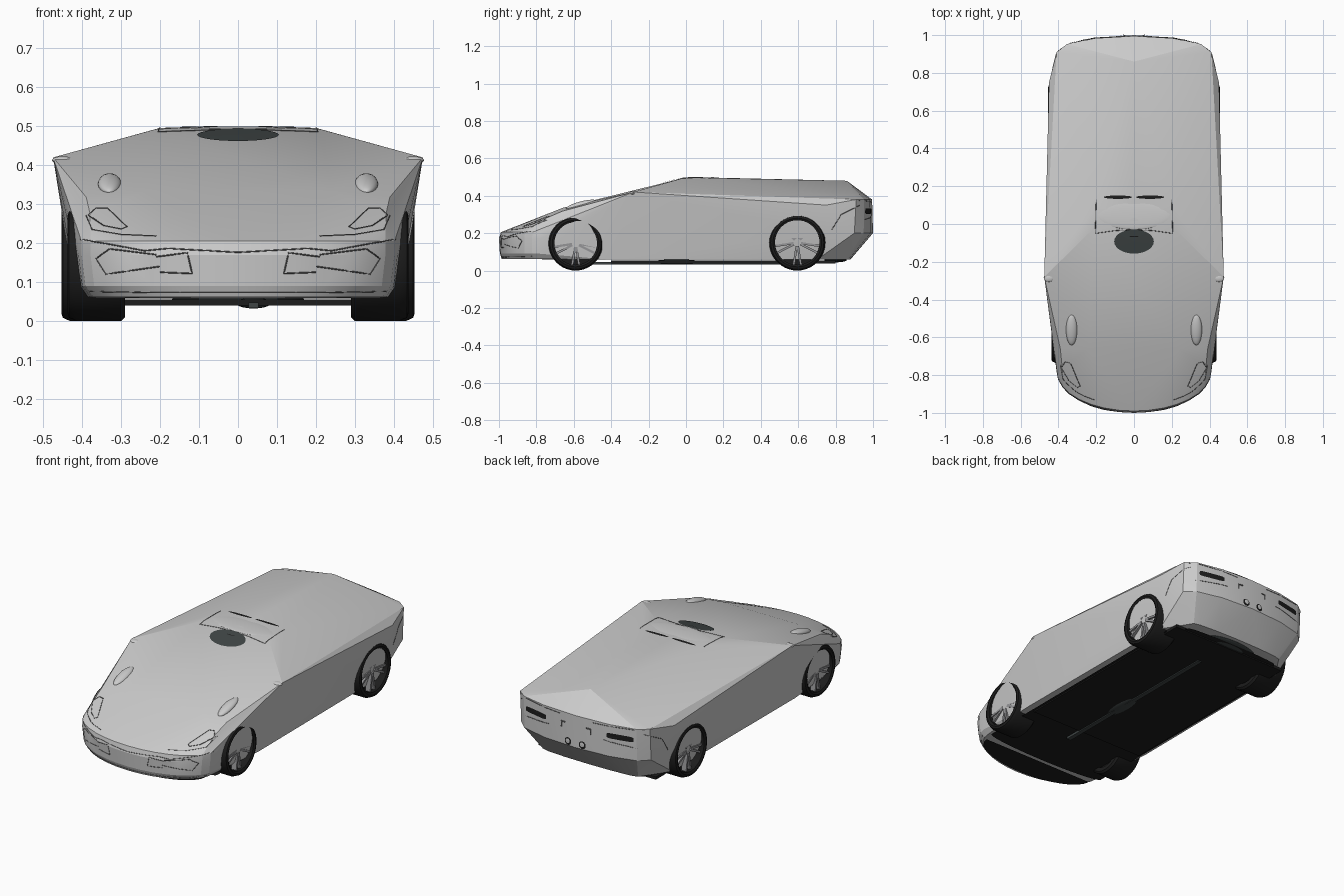
import bpy, bmesh, math
from mathutils import Vector
from mathutils.bvhtree import BVHTree

old = bpy.data.objects.get("Cube")
if old:
    bpy.data.objects.remove(old)


def material(name, rgb):
    m = bpy.data.materials.new(name)
    m.use_nodes = True
    m.diffuse_color = (*rgb, 1)
    m.node_tree.nodes["Principled BSDF"].inputs["Base Color"].default_value = (*rgb, 1)
    return m


PAINT = material("light_grey_paint", (0.6, 0.6, 0.6))
BLACK = material("black_rubber", (0.012, 0.012, 0.012))
GLASS = material("dark_glass", (0.05, 0.06, 0.06))
SEAM = material("seam_grey", (0.13, 0.13, 0.13))
METAL = material("rim_metal", (0.3, 0.3, 0.31))


def finish(bm, name, mat, angle=None):
    bmesh.ops.recalc_face_normals(bm, faces=bm.faces)
    me = bpy.data.meshes.new(name)
    bm.to_mesh(me)
    bm.free()
    me.materials.append(mat)
    ob = bpy.data.objects.new(name, me)
    bpy.context.collection.objects.link(ob)
    if angle:
        bpy.ops.object.select_all(action='DESELECT')
        ob.select_set(True)
        bpy.context.view_layer.objects.active = ob
        bpy.ops.object.shade_smooth_by_angle(angle=math.radians(angle))
    return ob


def arc(width, y, depth, z, n=8):
    """Half of a bowed bumper line, from the centre to the corner."""
    steps = [math.pi / 2 * i / n for i in range(n + 1)]
    return [(width * math.sin(t), y + depth * math.cos(t), z) for t in steps]


# Faceted body shell: hull over the key edges of one half and its mirror
half = [(0.475, -0.28, 0.42), (0.472, -0.28, 0.405),          # shoulder
        (0.21, -0.02, 0.493), (0.2, 0.1, 0.496), (0, 0.02, 0.5), (0, 0.86, 0.48),
        (0.39, -0.66, 0.318), (0.24, -0.66, 0.335),            # bonnet
        (0.3, -0.84, 0.245), (0, -0.87, 0.25), (0.38, -0.76, 0.275),
        (0.45, 0.75, 0.35), (0.44, 0.72, 0.2), (0.425, -0.64, 0.2),
        (0.405, 0.7, 0.058), (0.41, -0.4, 0.058)]
half += arc(0.41, -0.78, -0.21, 0.205) + arc(0.41, -0.78, -0.22, 0.17)
half += arc(0.4, -0.78, -0.215, 0.09) + arc(0.38, -0.77, -0.215, 0.062)
half += arc(0.41, 0.91, 0.085, 0.38, 3) + arc(0.41, 0.9, 0.1, 0.2, 3)
half += arc(0.3, 0.86, 0.02, 0.06, 3)
shell = bmesh.new()
for x, y, z in half:
    for s in (1, -1):
        shell.verts.new((s * x, y, z))
bmesh.ops.remove_doubles(shell, verts=shell.verts, dist=0.0005)
hull = bmesh.ops.convex_hull(shell, input=shell.verts)
loose = [v for v in shell.verts if not v.link_faces]
bmesh.ops.delete(shell, geom=loose, context='VERTS')
bmesh.ops.recalc_face_normals(shell, faces=shell.faces)
TREE = BVHTree.FromBMesh(shell)
finish(shell, "body_shell", PAINT, 14)

# Surface finders: (u, v) is x,z for front and back and x,y for top
CAST = {"front": lambda u, v: ((u, -3, v), (0, 1, 0)),
        "back": lambda u, v: ((u, 3, v), (0, -1, 0)),
        "top": lambda u, v: ((u, v, 3), (0, 0, -1)),
        "left": lambda u, v: ((3, u, v), (-1, 0, 0)),
        "right": lambda u, v: ((-3, u, v), (1, 0, 0))}


def on_body(view, u, v, lift=0.0):
    start, way = CAST[view](u, v)
    hit, normal, _, _ = TREE.ray_cast(Vector(start), Vector(way))
    return hit + normal * lift if hit else None


def seam(name, view, pts, radius=0.0018):
    """Thin panel line that follows the shell."""
    dense = []
    for (a, b), (c, d) in zip(pts, pts[1:]):
        dense += [(a + (c - a) * k / 6, b + (d - b) * k / 6) for k in range(6)]
    dense.append(pts[-1])
    path = [p for p in (on_body(view, u, v) for u, v in dense) if p]
    cu = bpy.data.curves.new(name, 'CURVE')
    cu.dimensions = '3D'
    cu.bevel_depth = radius
    cu.bevel_resolution = 0
    sp = cu.splines.new('POLY')
    sp.points.add(len(path) - 1)
    for q, p in zip(sp.points, path):
        q.co = (*p, 1)
    cu.materials.append(SEAM)
    bpy.context.collection.objects.link(bpy.data.objects.new(name, cu))


def patch(name, view, centre, size, mat, power=1.0, n=28):
    """Thin rounded plate laid on the shell as a fan."""
    def curve(t):
        return math.copysign(abs(t) ** power, t)
    bm = bmesh.new()
    mid = bm.verts.new(on_body(view, *centre, 0.004))
    ring = []
    for i in range(n):
        a = 2 * math.pi * i / n
        ring.append(bm.verts.new(on_body(view, centre[0] + size[0] * curve(math.cos(a)),
                                         centre[1] + size[1] * curve(math.sin(a)), 0.003)))
    for i in range(n):
        bm.faces.new((mid, ring[i], ring[(i + 1) % n]))
    finish(bm, name, mat)


def ellipsoid(name, loc, size, mat, tilt=0.0):
    bm = bmesh.new()
    bmesh.ops.create_uvsphere(bm, u_segments=20, v_segments=10, radius=1)
    ob = finish(bm, name, mat, 60)
    ob.location, ob.scale, ob.rotation_euler = loc, size, (tilt, 0, 0)


def box(name, loc, size, mat):
    bm = bmesh.new()
    bmesh.ops.create_cube(bm, size=1)
    ob = finish(bm, name, mat)
    ob.location, ob.scale = loc, size
    return ob


def lathe(name, profile, y, z, mat, n=40):
    """Spin a closed (x, radius) profile about a sideways axle."""
    bm = bmesh.new()
    vs = [bm.verts.new((x, y, z + r)) for x, r in profile]
    es = [bm.edges.new((vs[i], vs[(i + 1) % len(vs)])) for i in range(len(vs))]
    bmesh.ops.spin(bm, geom=vs + es, cent=(0, y, z), axis=(1, 0, 0),
                   angle=2 * math.pi, steps=n, use_merge=True)
    bmesh.ops.remove_doubles(bm, verts=bm.verts, dist=0.0002)
    return finish(bm, name, mat, 35)


# Wheels: tyre ring, rim barrel and paired spokes
for place, y, outer, r in (("front", -0.59, 0.438, 0.145), ("rear", 0.595, 0.454, 0.15)):
    for side, s in (("left", 1), ("right", -1)):
        name = f"{place}_{side}"
        tyre = [(0.29, r - 0.01), (0.3, r), (outer - 0.022, r), (outer - 0.004, r - 0.008),
                (outer, r - 0.02), (outer - 0.006, r - 0.031), (0.29, r - 0.031)]
        lathe(name + "_tyre", [(s * x, q) for x, q in tyre], y, r, BLACK)
        disc = [(0.3, 0.001), (0.385, 0.001), (0.385, r - 0.03), (0.3, r - 0.03)]
        lathe(name + "_rim", [(s * x, q) for x, q in disc], y, r, BLACK)
        for i in range(10):
            a = 2 * math.pi * (i // 2) / 5 + (0.16 if i % 2 else -0.16)
            spoke = box(f"{name}_spoke_{i}", (s * (outer - 0.035), y + 0.07 * math.sin(a),
                        r - 0.07 * math.cos(a)), (0.03, 0.012, 0.1), METAL)
            spoke.rotation_euler = (a, 0, 0)

# Floor plate and splitter
bm = bmesh.new()
side_line = arc(0.385, -0.74, -0.04, 0.046) + [(0.385, 0.7, 0.046)] + arc(0.3, 0.82, 0.02, 0.046)[::-1]
loop = side_line + [(-x, y, z) for x, y, z in side_line[::-1] if x > 0.001]
bm.faces.new([bm.verts.new(p) for p in loop])
finish(bm, "floor_plate", BLACK)
bm = bmesh.new()
nose = arc(0.36, -0.81, -0.155, 0.054)
bm.faces.new([bm.verts.new(p) for p in nose + [(-x, y, z) for x, y, z in nose[::-1] if x > 0.001]])
finish(bm, "front_splitter", BLACK)
box("floor_rails", (0, 0.2, 0.047), (0.74, 1.2, 0.016), BLACK)
box("drive_pipe", (0.04, 0.05, 0.04), (0.025, 1.1, 0.014), GLASS)
ellipsoid("silencer", (0.04, -0.05, 0.046), (0.045, 0.13, 0.014), GLASS)
ellipsoid("rear_diffuser", (0, 0.8, 0.056), (0.17, 0.06, 0.012), GLASS)

# Interior mirror showing at the top of the windscreen, and the roof vents
patch("mirror_pod", "top", (0, -0.092), (0.105, 0.064), GLASS)
patch("mirror_slot", "top", (0, -0.065), (0.05, 0.005), BLACK, 0.3)
ellipsoid("roof_panel", (0, 0.05, 0.493), (0.2, 0.08, 0.007), PAINT)

for side, s in (("left", 1), ("right", -1)):
    def flip(pts):
        return [(s * u, v) for u, v in pts]
    patch(side + "_roof_vent", "top", (s * 0.085, 0.142), (0.075, 0.009), BLACK)
    ellipsoid(side + "_wing_blister", (s * 0.33, -0.56, 0.352), (0.03, 0.085, 0.018), PAINT, 0.25)
    ellipsoid(side + "_door_mirror", (s * 0.45, -0.285, 0.413), (0.028, 0.022, 0.01), PAINT)
    # Front lamps and bumper openings
    seam(side + "_headlamp", "front", flip([(0.335, 0.29), (0.285, 0.242), (0.3, 0.236), (0.345, 0.245),
         (0.385, 0.272), (0.365, 0.29), (0.335, 0.29)]))
    seam(side + "_wing_line", "front", flip([(0.39, 0.27), (0.375, 0.235), (0.3, 0.222), (0.21, 0.218)]))
    seam(side + "_bumper_line", "front", flip([(0.405, 0.21), (0.32, 0.195), (0.24, 0.18), (0.18, 0.186), (0, 0.176)]))
    seam(side + "_intake", "front", flip([(0.21, 0.17), (0.33, 0.185), (0.365, 0.16), (0.34, 0.12), (0.2, 0.14)]))
    seam(side + "_inner_duct", "front", flip([(0.21, 0.165), (0.13, 0.175), (0.118, 0.122), (0.2, 0.125)]))
    seam(side + "_lip_line", "front", flip([(0.38, 0.076), (0.2, 0.073), (0, 0.073)]))
    # Roof edge and tail
    seam(side + "_roof_line", "top", flip([(0.2, 0.13), (0.205, -0.05), (0.1, -0.035), (0, -0.03)]))
    patch(side + "_tail_lamp", "back", (s * 0.265, 0.318), (0.075, 0.015), BLACK, 0.35)
    seam(side + "_tail_line", "back", flip([(0.36, 0.27), (0.17, 0.285)]))
    seam(side + "_deck_line", "back", flip([(0.39, 0.375), (0.1, 0.365)]))
    seam(side + "_badge_bracket", "back", flip([(0.065, 0.325), (0.092, 0.325), (0.092, 0.295)]), 0.004)
    patch(side + "_exhaust", "back", (s * 0.045, 0.225), (0.021, 0.021), BLACK)
    patch(side + "_exhaust_core", "back", (s * 0.045, 0.228), (0.013, 0.013), PAINT)
    bpy.data.objects[side + "_exhaust_core"].location.y = 0.003
    seam(side + "_rear_arch", side, [(0.78, 0.22), (0.83, 0.3), (0.93, 0.35)])
